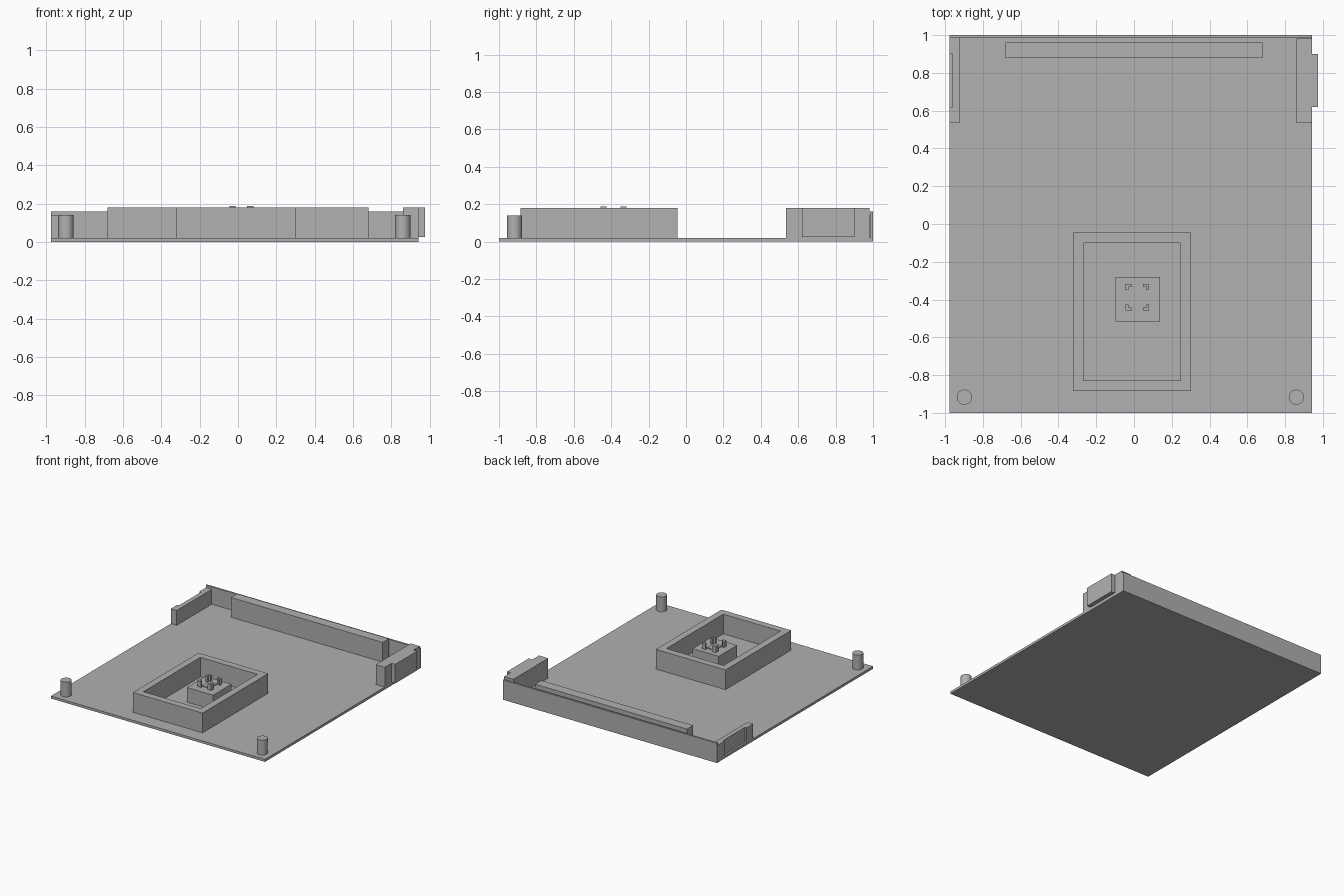
import bpy
import bmesh

if "Cube" in bpy.data.objects:
    bpy.data.objects.remove(bpy.data.objects["Cube"], do_unlink=True)

GREY = (0.44, 0.44, 0.44, 1.0)
mat = bpy.data.materials.new("plain grey")
mat.use_nodes = True
mat.diffuse_color = GREY
mat.node_tree.nodes["Principled BSDF"].inputs["Base Color"].default_value = GREY

PLATE_TOP = 0.02
LOW = 0.14       # posts, block and low side wall
HIGH = 0.18      # frame, connector bar and tall side wall
LEFT, RIGHT = -0.977, 0.942


def finish(name, bm):
    """Turn a bmesh into a named, coloured object."""
    bmesh.ops.recalc_face_normals(bm, faces=bm.faces)
    mesh = bpy.data.meshes.new(name)
    bm.to_mesh(mesh)
    bm.free()
    mesh.materials.append(mat)
    obj = bpy.data.objects.new(name, mesh)
    bpy.context.collection.objects.link(obj)
    return obj


def prism(name, outline, z0, z1, pocket=None):
    """Extrude a plan outline; pocket=(rim width, floor) sinks the top."""
    bm = bmesh.new()
    base = bm.faces.new([bm.verts.new((x, y, z0)) for x, y in outline])
    grown = bmesh.ops.extrude_face_region(bm, geom=[base])["geom"]
    for v in grown:
        if isinstance(v, bmesh.types.BMVert):
            v.co.z = z1
    bmesh.ops.recalc_face_normals(bm, faces=bm.faces)
    if pocket:
        rim, floor = pocket
        top = max(bm.faces, key=lambda f: f.calc_center_median().z)
        bmesh.ops.inset_region(bm, faces=[top], thickness=rim)
        inner_verts = list(top.verts)
        bm.faces.remove(top)
        walls = bmesh.ops.extrude_edge_only(
            bm, edges=[e for e in bm.edges
                       if all(v in inner_verts for v in e.verts)])["geom"]
        low = [v for v in walls if isinstance(v, bmesh.types.BMVert)]
        for v in low:
            v.co.z = floor
        bmesh.ops.contextual_create(bm, geom=[e for e in walls if isinstance(e, bmesh.types.BMEdge)
                                              and all(v in low for v in e.verts)])
    return finish(name, bm)


def box(name, x0, x1, y0, y1, z0, z1, pocket=None):
    return prism(name, [(x0, y0), (x1, y0), (x1, y1), (x0, y1)], z0, z1, pocket)


# Base plate and back wall
box("base_plate", LEFT, RIGHT, -1, 1, 0, PLATE_TOP)
box("back_wall", LEFT, RIGHT, 0.985, 1, PLATE_TOP, 0.16)

# Long connector bar
box("connector_bar", -0.68, 0.68, 0.88, 0.96, PLATE_TOP, HIGH)

# Low side wall with an outer notch
inner, notch = -0.925, -0.962
prism("low_side_wall",
      [(LEFT, 0.535), (inner, 0.535), (inner, 0.985), (LEFT, 0.985),
       (LEFT, 0.9), (notch, 0.9), (notch, 0.62), (LEFT, 0.62)],
      PLATE_TOP, LOW)

# Tall side wall with an outer tab
box("tall_side_wall", 0.86, RIGHT, 0.535, 0.982, PLATE_TOP, HIGH)
box("side_tab", RIGHT, 0.975, 0.62, 0.9, 0.025, HIGH)

# Rectangular frame around the raised block
box("rim_frame", -0.323, 0.302, -0.885, -0.045, PLATE_TOP, HIGH,
    pocket=(0.079, PLATE_TOP + 0.001))

# Raised block with a low centre pad
box("raised_block", -0.097, 0.138, -0.515, -0.28, PLATE_TOP, LOW)
box("centre_pad", -0.017, 0.053, -0.435, -0.345, LOW, LOW + 0.006)

# Angle brackets at the four corners of the pad
cx, cy, hx, hy = 0.018, -0.388, 0.062, 0.07
arm, thick = 0.032, 0.015
for sx, side in ((-1, "right"), (1, "left")):
    for sy, end in ((-1, "front"), (1, "back")):
        shape = [(0, 0), (arm, 0), (arm, thick), (thick, thick),
                 (thick, arm), (0, arm)]
        prism(f"bracket_{end}_{side}",
              [(cx + sx * (hx - u), cy + sy * (hy - v)) for u, v in shape],
              LOW, 0.187)

# Round posts at the front corners
for x, side in ((-0.898, "right"), (0.86, "left")):
    bm = bmesh.new()
    bmesh.ops.create_cone(bm, cap_ends=True, segments=48, radius1=0.04,
                          radius2=0.04, depth=LOW - PLATE_TOP)
    bmesh.ops.translate(bm, verts=bm.verts,
                        vec=(x, -0.917, (LOW + PLATE_TOP) / 2))
    post = finish(f"post_{side}", bm)
    bpy.ops.object.select_all(action="DESELECT")
    post.select_set(True)
    bpy.context.view_layer.objects.active = post
    bpy.ops.object.shade_smooth_by_angle()
